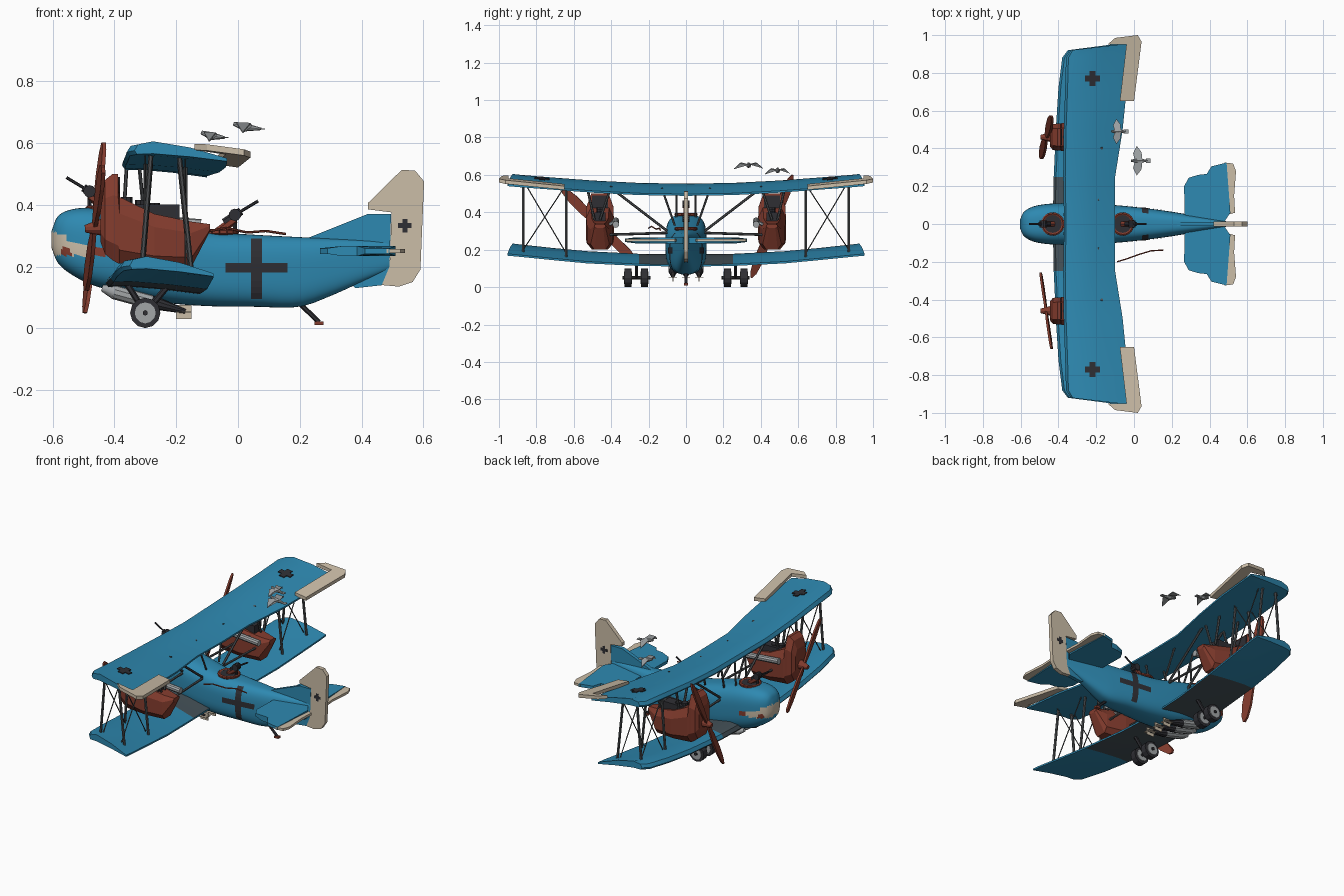
import bpy, bmesh, math
from mathutils import Vector, Matrix

if "Cube" in bpy.data.objects:
    bpy.data.objects.remove(bpy.data.objects["Cube"])

COLOURS = {"sky blue": (0.027, 0.25, 0.44), "cream": (0.60, 0.51, 0.39), "rust red": (0.23, 0.045, 0.027),
           "charcoal": (0.028, 0.028, 0.034), "light grey": (0.36, 0.38, 0.39),
           "strut grey": (0.075, 0.08, 0.085), "slate": (0.06, 0.085, 0.10)}
MATS = {}
for n, c in COLOURS.items():
    MATS[n] = bpy.data.materials.new(n)
    MATS[n].diffuse_color = (*c, 1)


def finish(bm, name, mats, smooth=False, angle=35):
    bmesh.ops.recalc_face_normals(bm, faces=bm.faces)
    me = bpy.data.meshes.new(name)
    bm.to_mesh(me)
    bm.free()
    ob = bpy.data.objects.new(name, me)
    bpy.context.collection.objects.link(ob)
    for m in mats.split(","):
        me.materials.append(MATS[m])
    if smooth:
        bpy.ops.object.select_all(action='DESELECT')
        ob.select_set(True)
        bpy.context.view_layer.objects.active = ob
        bpy.ops.object.shade_smooth_by_angle(angle=math.radians(angle))
    return ob


def rod(bm, a, b, r, r2=None, seg=6):
    a, b = Vector(a), Vector(b)
    q = (b - a).to_track_quat('Z', 'Y').to_matrix().to_4x4()
    bmesh.ops.create_cone(bm, cap_ends=True, segments=seg, radius1=r, radius2=r if r2 is None else r2,
                          depth=(b - a).length, matrix=Matrix.Translation((a + b) / 2) @ q)


def box(bm, c, s):
    bmesh.ops.create_cube(bm, size=1, matrix=Matrix.Translation(c) @ Matrix.Diagonal((*s, 1)))


def prism(bm, pts, place, t):
    lo = [bm.verts.new(place(u, v, -t / 2)) for u, v in pts]
    hi = [bm.verts.new(place(u, v, t / 2)) for u, v in pts]
    bm.faces.new(lo)
    bm.faces.new(hi)
    for i in range(len(pts)):
        j = (i + 1) % len(pts)
        bm.faces.new((lo[i], lo[j], hi[j], hi[i]))


def loft(bm, rings):
    vs = [[bm.verts.new(p) for p in r] for r in rings]
    n = len(vs[0])
    for a, b in zip(vs, vs[1:]):
        for i in range(n):
            bm.faces.new((a[i], a[(i + 1) % n], b[(i + 1) % n], b[i]))
    bm.faces.new(vs[0])
    bm.faces.new(vs[-1])


def plus(cx, cy, a, w):
    q = [(w, w), (w, a), (-w, a), (-w, w), (-a, w), (-a, -w), (-w, -w), (-w, -a), (w, -a), (w, -w), (a, -w), (a, w)]
    return [(cx + u, cy + v) for u, v in q]


# Fuselage: stations of x, bottom, top, half width
ST = [(-.603, .26, .315, .025), (-.585, .215, .36, .062), (-.54, .175, .384, .09), (-.47, .14, .39, .105),
      (-.38, .115, .382, .11), (-.25, .085, .35, .11), (-.1, .072, .315, .1), (.05, .07, .303, .085),
      (.2, .07, .295, .065), (.3, .105, .29, .048), (.4, .15, .285, .03), (.49, .19, .28, .014)]


def body(x):
    k = max(i for i in range(len(ST) - 1) if ST[i][0] <= x + 1e-6 or i == 0)
    a, b = ST[k], ST[k + 1]
    h = b[0] - a[0]
    s = min(max((x - a[0]) / h, 0), 1)

    def slope(i, c):
        p, q = ST[max(i - 1, 0)], ST[min(i + 1, len(ST) - 1)]
        return (q[c] - p[c]) / (q[0] - p[0])
    return [(2*s**3 - 3*s*s + 1) * a[c] + (s**3 - 2*s*s + s) * h * slope(k, c)
            + (3*s*s - 2*s**3) * b[c] + (s**3 - s*s) * h * slope(k + 1, c) for c in (1, 2, 3)]


def side_y(x, z):
    lo, hi, w = body(x)
    return w * max(0, 1 - abs((2 * z - lo - hi) / (hi - lo)) ** 3) ** (1 / 3)


def sp(v):
    return math.copysign(abs(v) ** (2 / 3), v)


xs = [-.603 + .006 * i for i in range(30)] + [-.42 + .035 * i for i in range(27)]
bm = bmesh.new()
rings = []
for x in xs:
    lo, hi, w = body(x)
    rings.append([(x, w * sp(math.cos(t)), (lo + hi) / 2 + (hi - lo) / 2 * sp(math.sin(t)))
                  for t in (math.tau * i / 64 for i in range(64))])
loft(bm, rings)
# painted mouth on the nose
for f in bm.faces:
    c = f.calc_center_median()
    if c.x < -.43 and .236 < c.z < .265 + max(0, -.5 - c.x) * .5:
        red = c.z < .268 and (abs(c.x + .557) < .018 - (c.z - .236) * .3 or abs(c.x + .45) < .018)
        f.material_index = 2 if red else 1
finish(bm, "fuselage", "sky blue,cream,rust red", True, 50)

# Side crosses that follow the fuselage skin
bm = bmesh.new()
for s in (-1, 1):
    for x0, x1, z0, z1 in ((-.04, .16, .18, .212), (.042, .078, .095, .29)):
        n = 10
        g = [[bm.verts.new((x, s * (side_y(x, z) + .0025), z)) for z in [z0 + (z1 - z0) * j / n for j in range(n + 1)]]
             for x in [x0 + (x1 - x0) * i / n for i in range(n + 1)]]
        for i in range(n):
            for j in range(n):
                bm.faces.new((g[i][j], g[i+1][j], g[i+1][j+1], g[i][j+1]))
finish(bm, "fuselage_crosses", "charcoal")

# Wings: sections of y at leading edge, y at trailing edge, x front, x back, crest height
FOIL = [(0, -.03), (.04, -.01), (.2, 0), (.6, -.02), (1, -.055), (1, -.065), (.6, -.05), (.2, -.04), (.03, -.042)]


def wing(name, secs):
    bm = bmesh.new()
    full = [(-a, -b, c, d, e) for a, b, c, d, e in secs[:0:-1]] + secs
    loft(bm, [[(x0 + (x1 - x0) * t, a + (b - a) * t, z + dz) for t, dz in FOIL] for a, b, x0, x1, z in full])
    bm.normal_update()
    bmesh.ops.recalc_face_normals(bm, faces=bm.faces)
    if name == "lower_wing":
        for f in bm.faces:
            y = abs(f.calc_center_median().y)
            if (f.normal.z < -.5 and y < .55) or (f.normal.z > .5 and y < .28):
                f.material_index = 1
    finish(bm, name, "sky blue,slate", True, 30)


wing("upper_wing", [(0, 0, -.37, -.1, .553), (.25, .25, -.375, -.1, .557), (.5, .5, -.372, -.06, .57),
                    (.7, .7, -.365, -.04, .585), (.88, .9, -.36, -.035, .6), (.92, .955, -.335, -.035, .605)])
wing("lower_wing", [(0, 0, -.43, -.13, .175), (.25, .25, -.425, -.12, .178), (.53, .53, -.412, -.1, .192),
                    (.72, .72, -.4, -.09, .21), (.88, .9, -.38, -.08, .228), (.92, .955, -.35, -.08, .233)])

ail, wcross, tail, elev = (bmesh.new() for _ in range(4))
for s in (-1, 1):
    # Ailerons, wing crosses, tailplane and elevators
    prism(ail, [(-.075, .65), (0, .65), (.04, .965), (.02, 1), (-.1, .985), (-.14, .95), (-.04, .95)],
          lambda u, v, w: (u, s * v, .53 + .12 * (v - .65) - .15 * u + w), .02)
    prism(wcross, plus(-.22, .77, .04, .016),
          lambda u, v, w: (u, s * v, .58 + .08 * (v - .77) - .155 * (u + .22) + w), .007)
    prism(tail, [(.27, 0), (.265, .2), (.29, .245), (.34, .26), (.385, .265), (.41, .305), (.49, .325), (.51, .06), (.47, 0)],
          lambda u, v, w: (u, s * v, .25 + w * (.6 if u < .3 or v > .3 else 1.1)), .03)
    prism(elev, [(.48, .325), (.525, .32), (.54, .28), (.53, .15), (.535, .06), (.5, .05)],
          lambda u, v, w: (u, s * v, .25 + w), .014)
finish(ail, "ailerons", "cream")
finish(wcross, "wing_crosses", "charcoal")
finish(tail, "tailplane", "sky blue")
finish(elev, "elevators", "cream")


def upright(u, v, w):
    return (u, w, v)


# Fin and rudder
bm = bmesh.new()
prism(bm, [(.22, .29), (.42, .37), (.495, .37), (.49, .2), (.47, .14), (.38, .13), (.3, .2)], upright, .022)
finish(bm, "fin", "sky blue")
bm = bmesh.new()
prism(bm, [(.42, .385), (.42, .405), (.53, .513), (.573, .51), (.602, .475), (.59, .19), (.565, .15), (.52, .135),
           (.465, .14), (.49, .2), (.497, .375)], upright, .024)
finish(bm, "rudder", "cream")
bm = bmesh.new()
prism(bm, plus(.54, .332, .022, .008), upright, .028)
finish(bm, "rudder_cross", "charcoal")

# Engine nacelles: x, bottom, top, half width
NAC = [(-.445, .28, .43, .05), (-.43, .24, .48, .068), (-.405, .22, .5, .072), (-.388, .21, .5, .072),
       (-.383, .21, .425, .074), (-.27, .2, .37, .07), (-.15, .2, .345, .05), (-.09, .315, .337, .03)]
PROPS = {1: Vector((.03, .11, .275)), -1: Vector((.028, -.2, .2))}
nac, eng, pipe, prop = (bmesh.new() for _ in range(4))
for s in (-1, 1):
    Y = .46 * s
    loft(nac, [[(x, Y + u * w, lo + (hi - lo) * v) for u, v in
                ((-.6, 0), (.6, 0), (1, .2), (1, .75), (.65, 1), (-.65, 1), (-1, .75), (-1, .2))] for x, lo, hi, w in NAC])
    # radiator grille and engine block
    box(eng, (-.387, Y, .455), (.012, .085, .07))
    box(eng, (-.28, Y, .375), (.18, .06, .05))
    for i in range(4):
        rod(eng, (-.36 + .045 * i, Y, .37), (-.36 + .045 * i, Y, .425 - .01 * i), .018, seg=8)
    # exhaust pipe on the inner side
    rod(pipe, (-.36, s * .375, .355), (-.12, s * .375, .335), .018, seg=10)
    for x in (-.33, -.27, -.21):
        rod(pipe, (x, s * .42, .33), (x, s * .378, .35), .009)
    # propeller
    d = PROPS[s]
    ln, d = d.length, d.normalized()
    c = d.cross(Vector((1, 0, -.1))).normalized()
    nrm = d.cross(c)
    o = Vector((-.465, Y, .325))
    half = [(.02, .012), (.1, .024), (.2, .026), (.27, .017), (ln, .004)]
    out = half + [(u, -v) for u, v in half[::-1]]
    out += [(-u, -v) for u, v in half] + [(-u, v) for u, v in half[::-1]]
    prism(prop, out, lambda u, v, w: o + d * u + c * v + nrm * (w + v * .3), .012)
    rod(prop, (-.44, Y, .327), (-.495, Y, .322), .028, .012, 10)
finish(nac, "engine_nacelles", "rust red")
finish(eng, "engine_blocks", "charcoal")
finish(pipe, "exhaust_pipes", "light grey", True)
finish(prop, "propellers", "rust red")

# Struts and bracing wires
bm = bmesh.new()
for s in (-1, 1):
    for y in (.64, .87):
        k = .03 if y > .8 else 0
        rod(bm, (-.31, s * y, .18 + k), (-.28, s * y, .565 + k / 2), .008)
        rod(bm, (-.15, s * y, .15 + k), (-.19, s * y, .545 + k / 2), .008)
    for x in (-.3, -.17):
        rod(bm, (x, s * .64, .18), (x, s * .87, .57), .003)
        rod(bm, (x, s * .87, .2), (x, s * .64, .55), .003)
        rod(bm, (x, s * .1, .3), (x, s * .4, .53), .007)
        rod(bm, (x, s * .1, .29), (x, s * .42, .28), .007)
        rod(bm, (x, s * .06, .33), (x - .02, s * .13, .53), .006)
        rod(bm, (x, s * .46, .36), (x, s * .4, .54), .007)
        rod(bm, (x, s * .49, .36), (x, s * .53, .54), .007)
    rod(bm, (-.37, s * .05, .36), (-.36, s * .05, .53), .006)
finish(bm, "struts", "strut grey")

# Landing gear
tyre, hub, leg = (bmesh.new() for _ in range(3))
for s in (-1, 1):
    for y in (.222, .31):
        rod(tyre, (-.3, s * (y - .018), .05), (-.3, s * (y + .018), .05), .049, seg=12)
        rod(hub, (-.3, s * (y - .022), .05), (-.3, s * (y + .022), .05), .034, seg=12)
    rod(leg, (-.3, s * .19, .05), (-.3, s * .34, .05), .009)
    for x in (-.36, -.22):
        rod(leg, (-.3, s * .265, .05), (x, s * .265, .145), .01)
rod(leg, (.2, 0, .08), (.262, 0, .02), .008)
finish(tyre, "tyres", "charcoal")
finish(hub, "wheel_hubs", "light grey")
finish(leg, "gear_legs", "charcoal")
bm = bmesh.new()
box(bm, (.262, 0, .016), (.028, .02, .012))
finish(bm, "tail_skid_foot", "rust red")

# Bombs under the belly, with tail fins
bomb, tip, fin = (bmesh.new() for _ in range(3))
for y in (-.07, 0, .07):
    rod(bomb, (-.44, y, .13), (-.4, y, .118), .01, .024, 10)
    rod(bomb, (-.4, y, .118), (-.28, y, .085), .024, seg=10)
    rod(tip, (-.28, y, .085), (-.17, y, .055), .023, .008, 10)
    box(fin, (-.175, y, .053), (.05, .004, .045))
    box(fin, (-.175, y, .053), (.05, .045, .004))
finish(bomb, "bombs", "light grey", True)
finish(tip, "bomb_tails", "charcoal", True)
finish(fin, "bomb_fins", "cream")

# Cockpit rings, wells and guns
ring, gun = bmesh.new(), bmesh.new()
for x, z, r, s in ((-.43, .388, .055, -1), (-.06, .312, .055, 1)):
    for i in range(16):
        p = [(x + r * math.cos(t), r * math.sin(t), z) for t in (math.tau * i / 16, math.tau * (i + 1) / 16)]
        rod(ring, p[0], p[1], .009)
    rod(gun, (x, 0, z - .02), (x, 0, z + .004), r, seg=16)
    g = Vector((x + s * .05, 0, z + .055))
    rod(ring, (x - s * .005, 0, z), g - Vector((0, 0, .015)), .014)
    rod(gun, g - Vector((s * .035, 0, .025)), g + Vector((s * .02, 0, .012)), .013)
    rod(gun, g, g + Vector((s * .075, 0, .045)), .005)
    rod(gun, g - Vector((0, .018, 0)), g + Vector((0, .018, 0)), .02, seg=10)
    rod(gun, g, g - Vector((0, 0, .06)), .007)
finish(ring, "cockpit_rings", "rust red")
finish(gun, "guns_and_wells", "charcoal")

# Loose streamer beside the rear cockpit
bm = bmesh.new()
path = [(-.09, -.2, .315), (-.04, -.185, .325), (.03, -.16, .31), (.09, -.142, .315), (.155, -.138, .305)]
for a, b in zip(path, path[1:]):
    rod(bm, a, b, .004)
finish(bm, "streamer", "rust red")

# Birds
bird, feather = bmesh.new(), bmesh.new()
for x, y, z, k in ((.025, .335, .65, 1), (-.085, .49, .622, .85)):
    rod(bird, (x - .04 * k, y, z + .012), (x, y, z), .006, .013, 8)
    rod(bird, (x, y, z), (x + .05 * k, y, z - .005), .013, .004, 8)
    box(bird, (x + .05 * k, y, z - .005), (.025, .022, .004))
    for s in (-1, 1):
        prism(feather, [(-.02, .0), (-.03, .04), (-.01, .078), (.015, .045), (.02, 0)],
              lambda u, v, w: (x + u * k, y + s * v * k, z + .005 + .02 * math.sin(v * 42) * k - v * .25 + w), .004)
finish(bird, "bird_bodies", "light grey")
finish(feather, "bird_wings", "light grey")

for m in bpy.data.materials:
    if m.users and not m.is_grease_pencil:
        m.use_nodes = True
        m.node_tree.nodes["Principled BSDF"].inputs["Base Color"].default_value = m.diffuse_color
